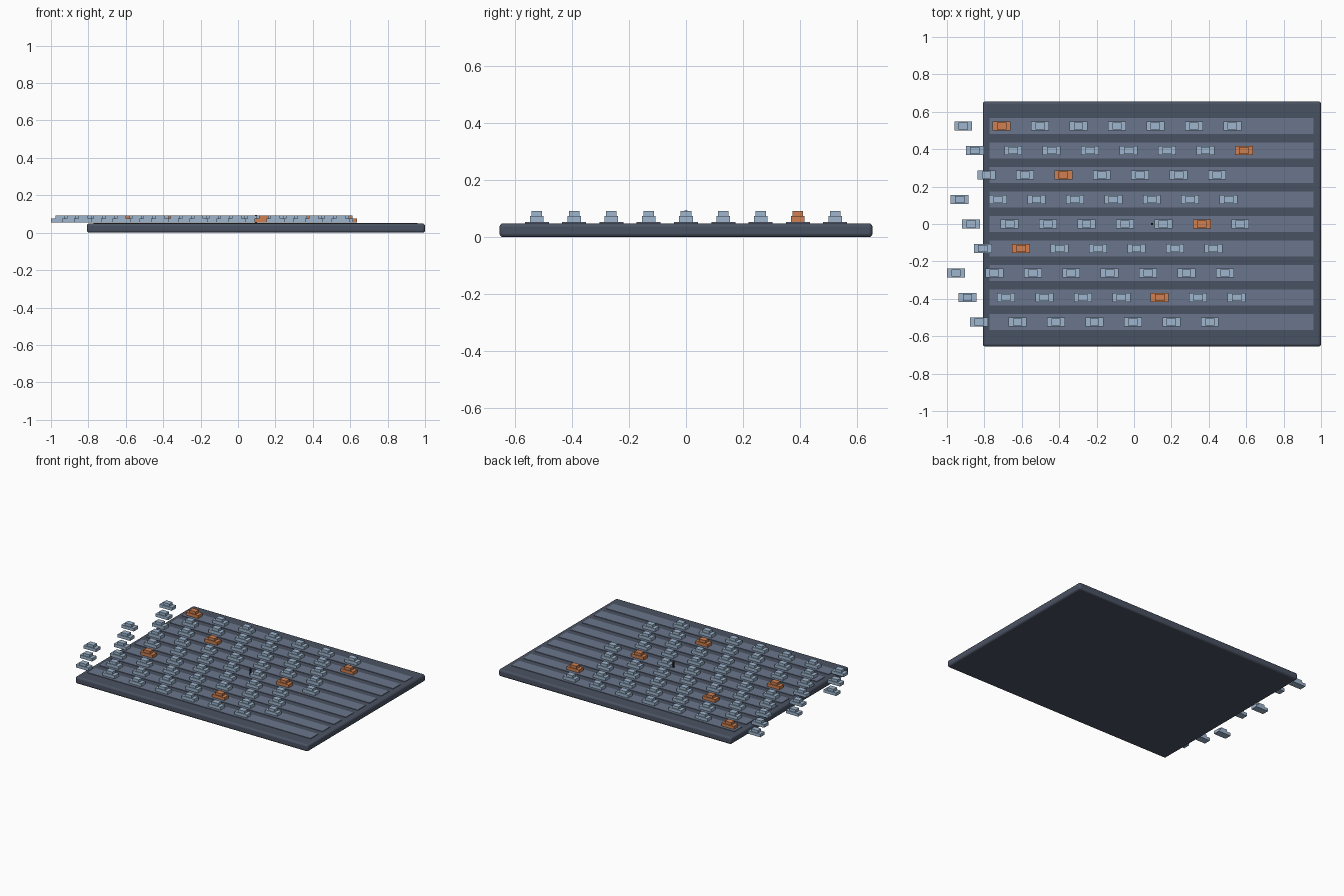
import bpy

if "Cube" in bpy.data.objects:
    bpy.data.objects.remove(bpy.data.objects["Cube"])


def material(name, rgb):
    def lin(c):
        c /= 255
        return c / 12.92 if c <= 0.04045 else ((c + 0.055) / 1.055) ** 2.4
    m = bpy.data.materials.new(name)
    m.diffuse_color = (*[lin(c) for c in rgb], 1)
    m.use_nodes = True
    m.node_tree.nodes["Principled BSDF"].inputs["Base Color"].default_value = m.diffuse_color
    return m


SLATE = material("dark slate", (74, 82, 98))
LANE = material("lane grey", (106, 118, 140))
BLUE = material("pale blue", (157, 181, 205))
ORANGE = material("orange", (208, 128, 80))
BLACK = material("near black", (30, 33, 40))


def box(name, x, y, z0, z1, length, width, mat, bevel=0.0):
    bpy.ops.mesh.primitive_cube_add(size=1, location=(x, y, (z0 + z1) / 2))
    ob = bpy.context.object
    ob.name = name
    ob.scale = (length, width, z1 - z0)
    bpy.ops.object.transform_apply(location=False, rotation=False, scale=True)
    ob.data.materials.append(mat)
    if bevel:
        b = ob.modifiers.new("rounded_edges", "BEVEL")
        b.width, b.segments = bevel, 3
        bpy.ops.object.shade_smooth_by_angle()
    return ob


# Road slab with softened edges
CENTRE = 0.096
box("road_slab", CENTRE, 0, 0, 0.049, 1.808, 1.31, SLATE, 0.013)

# Small marker at the slab centre
box("centre_marker", CENTRE, 0, 0.049, 0.094, 0.01, 0.01, BLACK)

# Car meshes, shared between every vehicle of the same colour
meshes = {}
for mat in (BLUE, ORANGE):
    body = box("body_source", 0, 0, 0.054, 0.075, 0.096, 0.048, mat)
    cab = box("cab_source", 0, 0, 0.075, 0.093, 0.05, 0.037, mat)
    bpy.ops.object.select_all(action="DESELECT")
    body.select_set(True)
    cab.select_set(True)
    bpy.context.view_layer.objects.active = body
    bpy.ops.object.join()
    bpy.ops.object.transform_apply(location=True, rotation=False, scale=False)
    meshes[mat] = body.data
    bpy.data.objects.remove(body)

# Lanes and their staggered queues of cars: orange ones by (row, place)
orange_cars = {(0, 1), (1, 7), (2, 2), (4, 6), (5, 1), (7, 5)}
PITCH, GAP = 0.131, 0.2055
for row in range(9):
    y = (4 - row) * PITCH
    box(f"lane_{row + 1}", CENTRE - 0.002, y, 0.045, 0.053, 1.733, 0.084, LANE)
    x = -0.913 + 0.062 * row - GAP * (row // 3)
    place = 0
    while x < 0.6:
        mat = ORANGE if (row, place) in orange_cars else BLUE
        car = bpy.data.objects.new(f"car_{row + 1}_{place + 1}", meshes[mat])
        car.location = (x, y, 0)
        bpy.context.collection.objects.link(car)
        x += GAP
        place += 1
